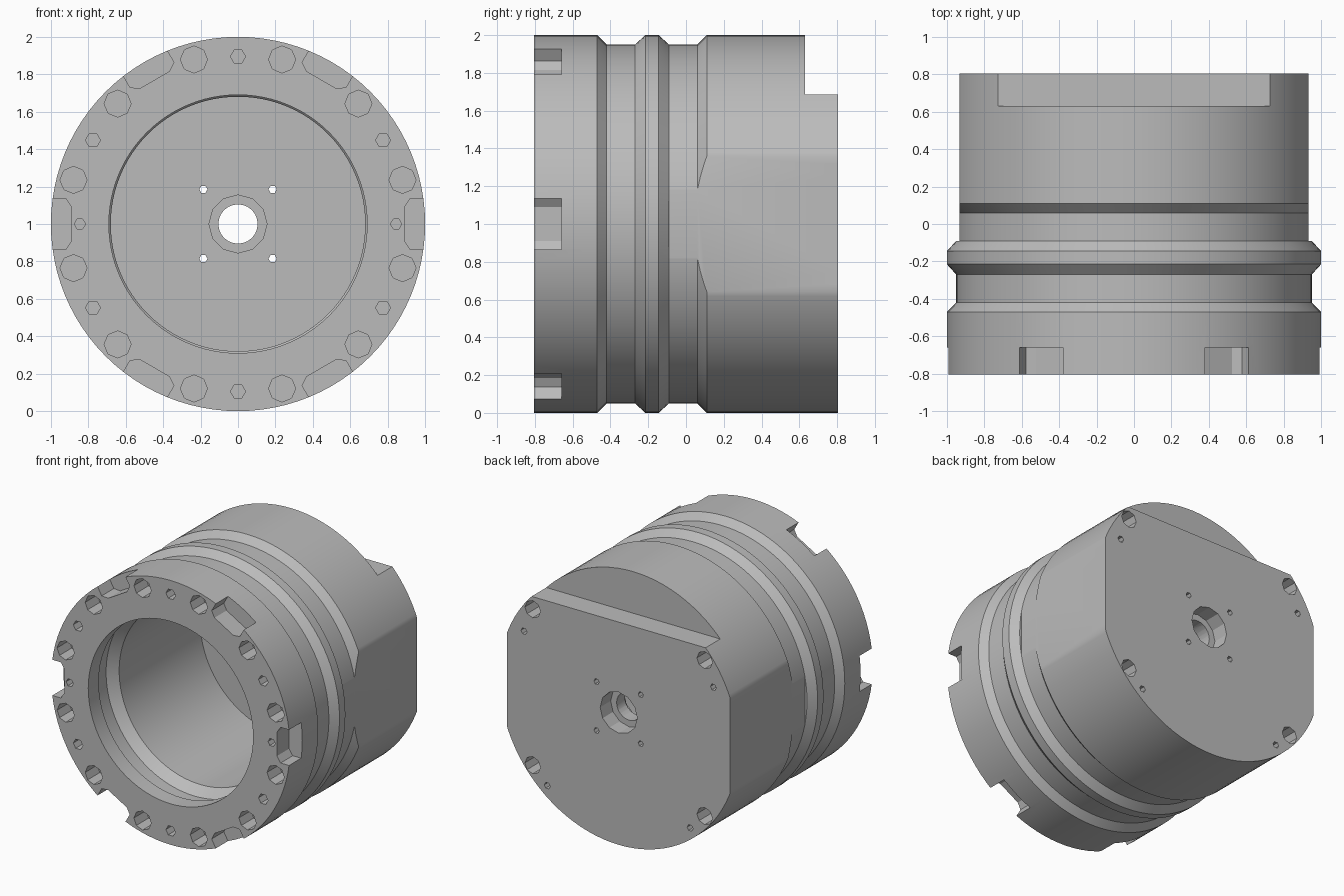
import bpy
import bmesh
from math import cos, sin, pi, radians

cube = bpy.data.objects.get("Cube")
if cube:
    bpy.data.objects.remove(cube, do_unlink=True)

AXIS_Z = 1.0
FRONT, BACK, FLOOR = -0.805, 0.805, 0.52

metal = bpy.data.materials.new("plain grey metal")
metal.use_nodes = True
grey = (0.5, 0.5, 0.5, 1.0)
metal.diffuse_color = grey
metal.node_tree.nodes["Principled BSDF"].inputs["Base Color"].default_value = grey


def finish(bm, name):
    bmesh.ops.recalc_face_normals(bm, faces=bm.faces)
    mesh = bpy.data.meshes.new(name)
    bm.to_mesh(mesh)
    bm.free()
    obj = bpy.data.objects.new(name, mesh)
    obj.location.z = AXIS_Z
    bpy.context.collection.objects.link(obj)
    mesh.materials.append(metal)
    return obj


def prism(bm, points, y0, y1):
    """Extrude an (x, z) outline along y."""
    near = [bm.verts.new((x, y0, z)) for x, z in points]
    far = [bm.verts.new((x, y1, z)) for x, z in points]
    bm.faces.new(near)
    bm.faces.new(far)
    n = len(points)
    for i in range(n):
        j = (i + 1) % n
        bm.faces.new((near[i], near[j], far[j], far[i]))


def box(bm, x0, x1, z0, z1, y0, y1):
    prism(bm, [(x0, z0), (x1, z0), (x1, z1), (x0, z1)], y0, y1)


def hole(bm, x, z, r, y0, y1, sides=8):
    ring = [2 * pi * i / sides for i in range(sides)]
    prism(bm, [(x + r * cos(a), z + r * sin(a)) for a in ring], y0, y1)


def polar_hole(bm, degrees, distance, r, y0, y1, sides=8):
    a = radians(degrees)
    hole(bm, distance * cos(a), distance * sin(a), r, y0, y1, sides)


def cut(target, bm, name):
    cutter = finish(bm, name)
    cutter.hide_render = True
    mod = target.modifiers.new(name, "BOOLEAN")
    mod.operation = "DIFFERENCE"
    mod.solver = "EXACT"
    mod.object = cutter
    bpy.context.view_layer.objects.active = target
    bpy.ops.object.modifier_apply(modifier=name)
    bpy.data.objects.remove(cutter, do_unlink=True)


# Turned housing: grooved outside, then the stepped bore
profile = [
    (0, BACK), (1, BACK), (1, 0.11), (0.95, 0.06), (0.95, -0.09),
    (1, -0.145), (1, -0.215), (0.95, -0.27), (0.95, -0.42), (1, -0.47),
    (1, FRONT), (0.69, FRONT), (0.69, -0.68), (0.74, -0.64),
    (0.74, -0.52), (0.68, -0.45), (0.68, FLOOR), (0, FLOOR),
]
bm = bmesh.new()
verts = [bm.verts.new((r, y, 0)) for r, y in profile]
edges = [bm.edges.new(pair) for pair in zip(verts, verts[1:])]
bmesh.ops.spin(bm, geom=verts + edges, cent=(0, 0, 0), axis=(0, 1, 0),
               angle=2 * pi, steps=96, use_merge=True)
bmesh.ops.remove_doubles(bm, verts=bm.verts, dist=0.0005)
housing = finish(bm, "housing")

# Side flats, rear step and rim notches
bm = bmesh.new()
for side in (-1, 1):
    box(bm, side * 0.933, side * 1.2, -0.6, 0.6, -0.09, 0.9)
box(bm, -0.9, 0.9, 0.685, 1.2, 0.63, 0.9)
notch = [(0.89, -0.09), (0.92, -0.135), (1.2, -0.135),
         (1.2, 0.135), (0.92, 0.135), (0.89, 0.09)]
for k in range(6):
    c, s = cos(k * pi / 3), sin(k * pi / 3)
    prism(bm, [(u * c - v * s, u * s + v * c) for u, v in notch], -0.9, -0.66)
cut(housing, bm, "milled_cuts")

# Bolt and pin holes in the front rim
bm = bmesh.new()
for k in range(12):
    polar_hole(bm, 15 + 30 * k, 0.91, 0.072, -0.9, -0.66)
for angle in (30, 90, 150, 210, 270, 330):
    polar_hole(bm, angle, 0.895, 0.04, -0.9, -0.68, 6)
for angle in (0, 180):
    polar_hole(bm, angle, 0.845, 0.03, -0.9, -0.68, 6)

# Corner holes in the back with a small pin hole beside each
for side in (-1, 1):
    for up in (-1, 1):
        hole(bm, side * 0.72, up * 0.59, 0.065, 0.56, 0.9)
    for angle, distance in ((27, 0.89), (-50, 0.93)):
        a = radians(angle)
        hole(bm, side * distance * cos(a), distance * sin(a), 0.025, 0.7, 0.9, 6)

# Centre bore and the four small holes around it
hole(bm, 0, 0, 0.105, 0.3, 0.9, 24)
for x in (-0.185, 0.185):
    for z in (-0.185, 0.185):
        hole(bm, x, z, 0.022, 0.3, 0.9, 6)
cut(housing, bm, "drilled_holes")

# Counterbores on both ends of the centre bore
bm = bmesh.new()
hole(bm, 0, 0, 0.155, 0.3, 0.58, 12)
hole(bm, 0, 0, 0.155, 0.68, 0.9, 12)
cut(housing, bm, "counterbores")

bpy.ops.object.select_all(action="DESELECT")
housing.select_set(True)
bpy.context.view_layer.objects.active = housing
bpy.ops.object.shade_smooth_by_angle(angle=radians(25))
